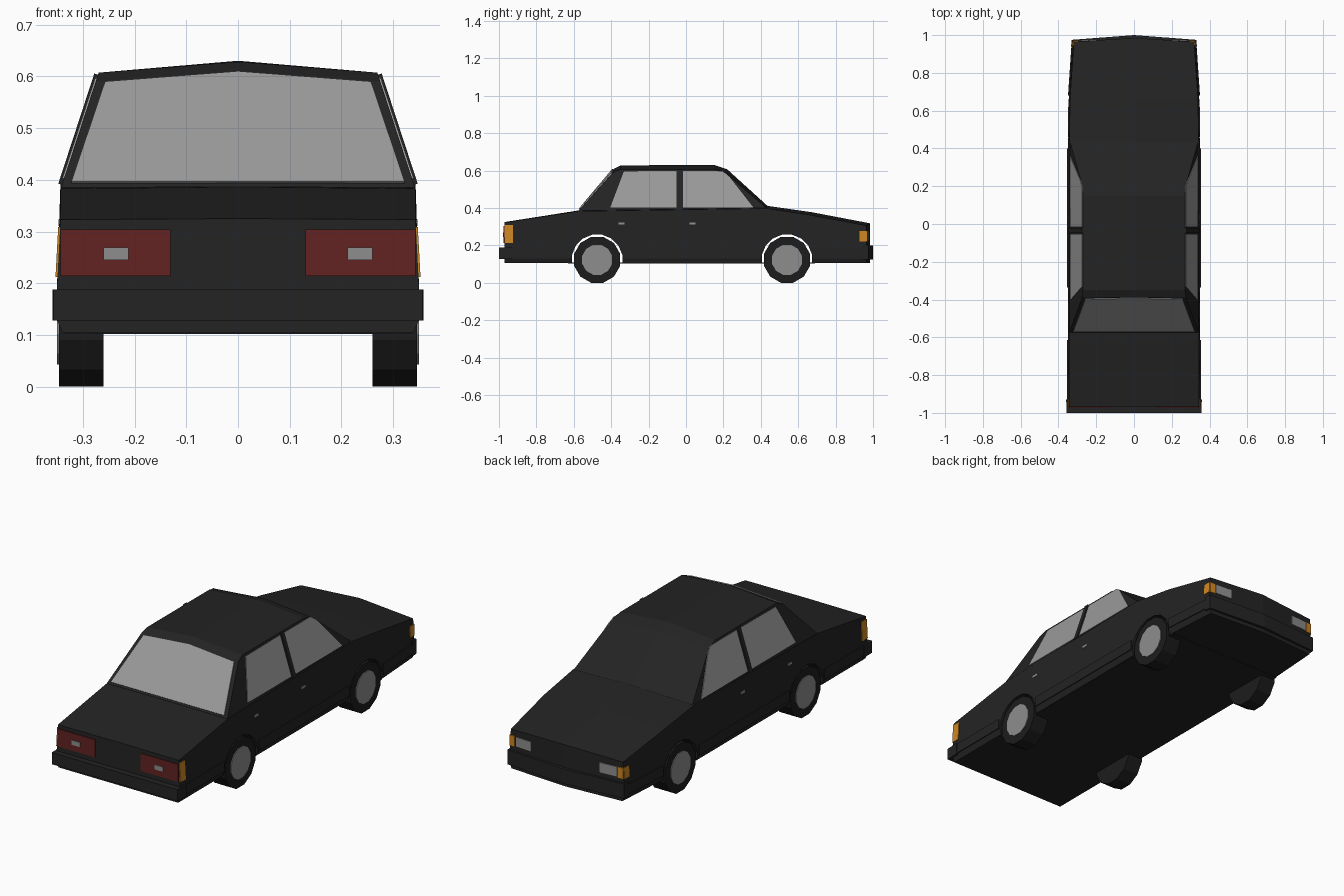
import bpy, bmesh, math
from mathutils import Vector, Matrix

if "Cube" in bpy.data.objects:
    bpy.data.objects.remove(bpy.data.objects["Cube"])


def material(name, r, g, b):
    m = bpy.data.materials.new(name)
    m.diffuse_color = (r, g, b, 1)
    m.use_nodes = True
    m.node_tree.nodes["Principled BSDF"].inputs["Base Color"].default_value = m.diffuse_color
    return m


BLACK = material("black_paint", 0.017, 0.017, 0.017)
RUBBER = material("tyre_rubber", 0.012, 0.012, 0.012)
GLASS = material("grey_glass", 0.32, 0.32, 0.32)
CHROME = material("grey_metal", 0.27, 0.27, 0.27)
RED = material("red_lens", 0.125, 0.016, 0.016)
AMBER = material("amber_lens", 0.62, 0.24, 0.016)


def finish(bm, name, mat):
    bmesh.ops.recalc_face_normals(bm, faces=bm.faces)
    me = bpy.data.meshes.new(name)
    bm.to_mesh(me)
    bm.free()
    me.materials.append(mat)
    ob = bpy.data.objects.new(name, me)
    bpy.context.collection.objects.link(ob)
    return ob


def plate(name, pts, push, mat):
    """Polygon extruded along a vector."""
    bm = bmesh.new()
    face = bm.faces.new([bm.verts.new(p) for p in pts])
    ext = bmesh.ops.extrude_face_region(bm, geom=[face], use_keep_orig=True)
    verts = [v for v in ext["geom"] if isinstance(v, bmesh.types.BMVert)]
    bmesh.ops.translate(bm, verts=verts, vec=Vector(push))
    return finish(bm, name, mat)


def drum(name, x0, x1, y, z, r, n, mat):
    """Cylinder lying along x."""
    bm = bmesh.new()
    mx = (Matrix.Translation(((x0 + x1) / 2, y, z)) @ Matrix.Rotation(math.pi / 2, 4, 'Y')
          @ Matrix.Rotation(math.pi / n, 4, 'Z'))
    bmesh.ops.create_cone(bm, cap_ends=True, segments=n, radius1=r, radius2=r,
                          depth=abs(x1 - x0), matrix=mx)
    return finish(bm, name, mat)


# Lower body: stations of y, half width, shoulder height, centre height, centre y shift
stations = [(-0.97, 0.350, 0.323, 0.325, 0), (-0.58, 0.350, 0.383, 0.386, 0),
            (0.43, 0.350, 0.398, 0.412, 0), (0.67, 0.345, 0.362, 0.378, 0),
            (0.965, 0.325, 0.306, 0.318, 0.02)]
bm = bmesh.new()
rings = []
for y, w, zs, zt, dy in stations:
    half = [(0.97 * w, 0.105), (w, 0.13), (w, 0.19), (0.98 * w, zs)]
    ring = [(0, y + dy, 0.105)] + [(x, y, z) for x, z in half] + [(0, y + dy, zt)]
    ring += [(-x, y, z) for x, z in reversed(half)]
    rings.append([bm.verts.new(p) for p in ring])
for a, b in zip(rings, rings[1:]):
    for i in range(10):
        j = (i + 1) % 10
        bm.faces.new((a[i], a[j], b[j], b[i]))
for r in (rings[0], rings[-1]):
    bm.faces.new(r[:6])
    bm.faces.new(r[5:] + r[:1])
body = finish(bm, "body", BLACK)

# Wheel arches cut through the body, then a floor between the wheels
AXLES = (-0.475, 0.54)
for y in AXLES:
    cutter = drum("arch_cutter", -0.5, 0.5, y, 0.123, 0.137, 16, BLACK)
    cutter.hide_render = True
    mod = body.modifiers.new("arch", 'BOOLEAN')
    mod.operation = 'DIFFERENCE'
    mod.solver = 'EXACT'
    mod.object = cutter
    bpy.context.view_layer.objects.active = body
    bpy.ops.object.modifier_apply(modifier=mod.name)
    bpy.data.objects.remove(cutter)
plate("floor", [(-0.335, -0.63, 0.102), (0.335, -0.63, 0.102),
                (0.335, 0.69, 0.102), (-0.335, 0.69, 0.102)], (0, 0, 0.007), BLACK)


# Cabin: side outline leaning inwards, with a crowned roof
def cabin_x(z):
    return 0.342 - (z - 0.385) * 0.327


outline = [(-0.575, 0.385), (-0.39, 0.59), (-0.35, 0.607), (0.15, 0.607),
           (0.21, 0.588), (0.43, 0.400)]
crown = [(-0.575, 0.386), (-0.385, 0.61), (-0.35, 0.628), (0.15, 0.63),
         (0.22, 0.607), (0.435, 0.412)]
bm = bmesh.new()
right = [bm.verts.new((cabin_x(z), y, z)) for y, z in outline]
left = [bm.verts.new((-cabin_x(z), y, z)) for y, z in outline]
mid = [bm.verts.new((0, y, z)) for y, z in crown]
for i in range(5):
    bm.faces.new((right[i], right[i + 1], mid[i + 1], mid[i]))
    bm.faces.new((mid[i], mid[i + 1], left[i + 1], left[i]))
bm.faces.new(right)
bm.faces.new(left)
bm.faces.new((right[0], right[5], mid[5], left[5], left[0], mid[0]))
finish(bm, "cabin", BLACK)

# Rear window
plate("rear_window", [(-0.322, -0.568, 0.393), (0.322, -0.568, 0.393), (0.257, -0.394, 0.586),
                      (0, -0.389, 0.606), (-0.257, -0.394, 0.586)], (0, -0.005, 0.004), GLASS)

rear_glass = [(-0.405, 0.402), (-0.052, 0.402), (-0.052, 0.597), (-0.332, 0.595)]
front_glass = [(-0.017, 0.402), (0.36, 0.402), (0.225, 0.575), (0.195, 0.597), (-0.017, 0.597)]
pillar = [(-0.047, 0.39), (-0.022, 0.39), (-0.022, 0.603), (-0.047, 0.603)]


def body_w(y):
    """Half width of the body at y."""
    for a, b in zip(stations, stations[1:]):
        if y <= b[0]:
            return a[1] + (b[1] - a[1]) * (y - a[0]) / (b[0] - a[0])
    return stations[-1][1]


def rect(a, b, c, d):
    return [(a, c), (b, c), (b, d), (a, d)]


def nose_y(x):
    return 0.985 - 0.02 * x / 0.325


for s, side in ((1, "right"), (-1, "left")):
    # Side windows and door pillar
    for name, pts, mat, t in (("rear_door_window", rear_glass, GLASS, 0.003),
                              ("front_door_window", front_glass, GLASS, 0.003),
                              ("door_pillar", pillar, BLACK, 0.007)):
        plate(f"{side}_{name}", [(s * cabin_x(z), y, z) for y, z in pts],
              (s * t, 0, t / 3), mat)

    # Flat trim on the body sides: rub strips, door handles, corner lamps
    trims = [("rear_rub_strip", rect(-0.95, -0.615, 0.135, 0.187), BLACK, 0.005),
             ("door_rub_strip", rect(-0.335, 0.40, 0.135, 0.187), BLACK, 0.005),
             ("front_rub_strip", rect(0.68, 0.95, 0.135, 0.187), BLACK, 0.005),
             ("rear_handle", rect(-0.362, -0.33, 0.311, 0.323), CHROME, 0.004),
             ("front_handle", rect(0.018, 0.05, 0.311, 0.323), CHROME, 0.004),
             ("rear_corner_lamp", rect(-0.97, -0.926, 0.212, 0.309), AMBER, 0.004),
             ("front_corner_lamp", rect(0.928, 0.965, 0.222, 0.277), AMBER, 0.004)]
    for name, pts, mat, t in trims:
        plate(f"{side}_{name}",
              [(s * (body_w(y) - 0.055 * max(0, z - 0.19)), y, z) for y, z in pts],
              (s * t, 0, 0), mat)

    # Tail lights with a small reflector
    for name, pts, mat, t in (("tail_light", rect(0.13, 0.343, 0.214, 0.304), RED, 0.005),
                              ("reflector", rect(0.212, 0.26, 0.245, 0.269), CHROME, 0.008)):
        plate(f"{side}_{name}", [(s * x, -0.97, z) for x, z in pts], (0, -t, 0), mat)

    # Headlights and front indicators
    for name, pts, mat in (("headlight", rect(0.195, 0.288, 0.226, 0.276), CHROME),
                           ("indicator", rect(0.293, 0.323, 0.222, 0.277), AMBER)):
        plate(f"{side}_{name}", [(s * x, nose_y(x), z) for x, z in pts], (0, 0.005, 0), mat)

    # Wheels
    for y, end in zip(AXLES, ("rear", "front")):
        drum(f"{side}_{end}_tyre", s * 0.26, s * 0.346, y, 0.123, 0.127, 12, RUBBER)
        drum(f"{side}_{end}_hubcap", s * 0.33, s * 0.350, y, 0.123, 0.083, 12, CHROME)

# Bumpers
plate("rear_bumper", [(-0.359, -0.93, 0.128), (0.359, -0.93, 0.128),
                      (0.357, -1.0, 0.128), (-0.357, -1.0, 0.128)], (0, 0, 0.06), BLACK)
plate("front_bumper", [(-0.333, 0.94, 0.125), (0.333, 0.94, 0.125), (0.33, 0.975, 0.125),
                       (0, 1.0, 0.125), (-0.33, 0.975, 0.125)], (0, 0, 0.075), BLACK)
